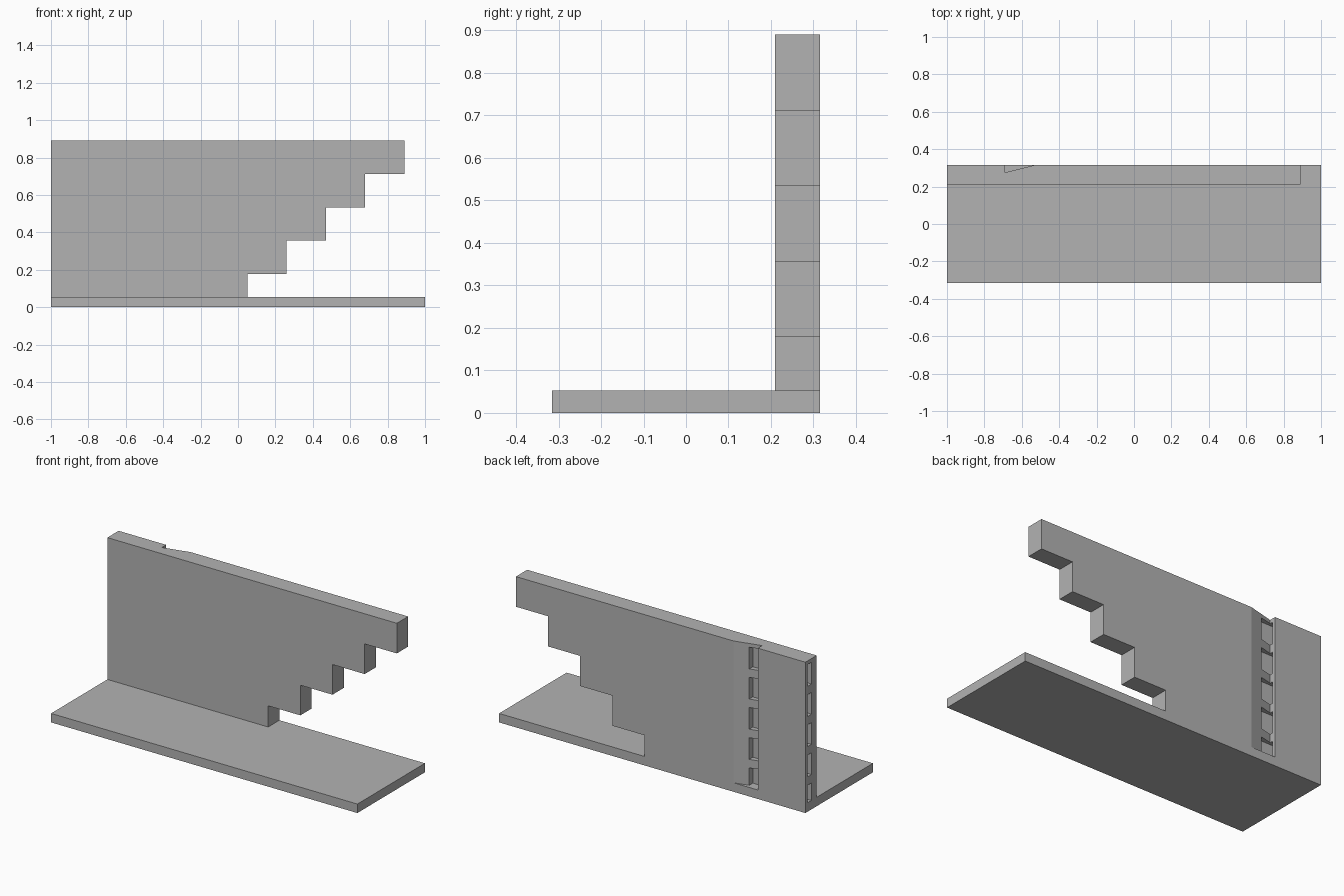
import bpy
import bmesh
from mathutils import Vector

cube = bpy.data.objects.get("Cube")
if cube:
    bpy.data.objects.remove(cube, do_unlink=True)

# Single plain grey
GREY = (0.45, 0.45, 0.45, 1)
grey = bpy.data.materials.new("plain_grey")
grey.use_nodes = True
grey.diffuse_color = GREY
grey.node_tree.nodes["Principled BSDF"].inputs["Base Color"].default_value = GREY

COURSES = 5
COURSE = 0.178          # height of one course
STEP = 0.21             # overhang of each course
BACK, FRONT = 0.315, 0.21
BASE_TOP = 0.053


def prism(name, outlines, direction):
    """Extrude one or more closed outlines along a vector into one object."""
    bm = bmesh.new()
    for outline in outlines:
        face = bm.faces.new([bm.verts.new(p) for p in outline])
        result = bmesh.ops.extrude_face_region(bm, geom=[face], use_keep_orig=True)
        moved = [v for v in result["geom"] if isinstance(v, bmesh.types.BMVert)]
        bmesh.ops.translate(bm, verts=moved, vec=Vector(direction))
    bmesh.ops.recalc_face_normals(bm, faces=bm.faces)
    mesh = bpy.data.meshes.new(name)
    bm.to_mesh(mesh)
    bm.free()
    mesh.materials.append(grey)
    obj = bpy.data.objects.new(name, mesh)
    bpy.context.collection.objects.link(obj)
    return obj


def cut(target, cutter):
    """Subtract the cutter, then discard it."""
    cutter.hide_render = True
    mod = target.modifiers.new("cut", "BOOLEAN")
    mod.operation = "DIFFERENCE"
    mod.solver = "EXACT"
    mod.object = cutter
    bpy.context.view_layer.objects.active = target
    bpy.ops.object.modifier_apply(modifier=mod.name)
    bpy.data.objects.remove(cutter, do_unlink=True)


# Flat base slab
prism("base_slab", [[(-1, -BACK, 0), (1, -BACK, 0), (1, BACK, 0), (-1, BACK, 0)]],
      (0, 0, BASE_TOP))

# Upright wall whose courses step outwards towards the top
outline = [(-1, FRONT, BASE_TOP)]
for i in range(COURSES):
    x = 0.05 + i * STEP
    outline.append((x, FRONT, max(i * COURSE, BASE_TOP)))
    outline.append((x, FRONT, (i + 1) * COURSE))
outline.append((-1, FRONT, COURSES * COURSE))
wall = prism("stepped_wall", [outline], (0, BACK - FRONT, 0))

# Tapered vertical notch in the back, open at the top
notch = [(-0.69, 0.275, 0), (-0.53, BACK, 0), (-0.53, 0.4, 0), (-0.69, 0.4, 0)]
cut(wall, prism("notch_cutter", [notch], (0, 0, 1)))

# One slot per course, running from the end of the wall into the notch
slots = []
for i in range(COURSES):
    low, high = i * COURSE + 0.028, i * COURSE + 0.156
    slots.append([(-1.1, 0.259, low), (-1.1, 0.293, low),
                  (-1.1, 0.293, high), (-1.1, 0.259, high)])
cut(wall, prism("slot_cutter", slots, (0.482, 0, 0)))
